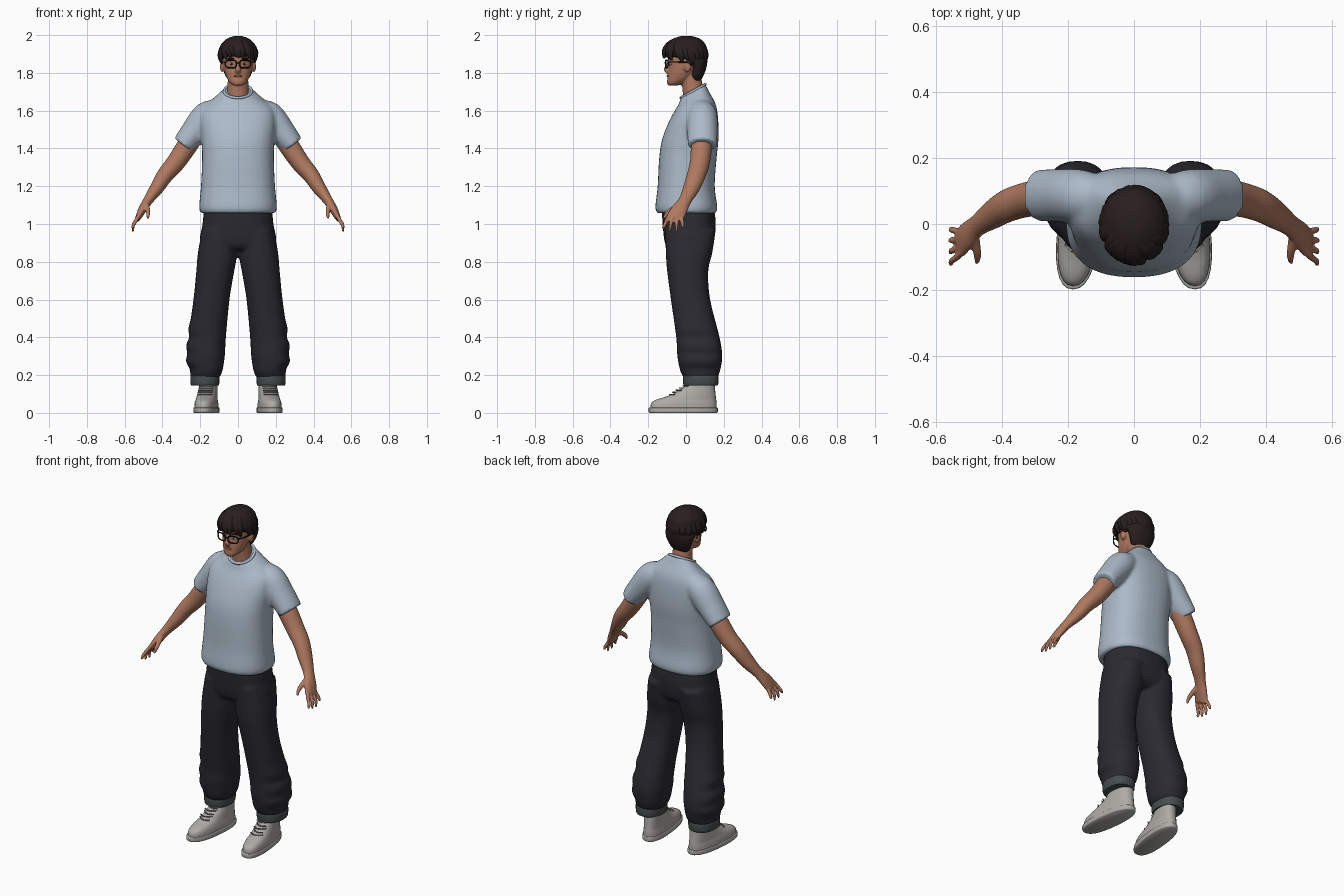
import bpy, bmesh, random
from math import sin, cos, tau, copysign, radians
from mathutils import Vector, Matrix

random.seed(4)
if "Cube" in bpy.data.objects:
    bpy.data.objects.remove(bpy.data.objects["Cube"])


def material(name, r, g, b):
    m = bpy.data.materials.new(name)
    m.use_nodes = True
    m.diffuse_color = (r, g, b, 1)
    bsdf = next(n for n in m.node_tree.nodes if n.type == "BSDF_PRINCIPLED")
    bsdf.inputs["Base Color"].default_value = (r, g, b, 1)
    bsdf.inputs["Roughness"].default_value = 0.8
    return m


SHIRT = material("pale blue cotton", .41, .49, .58)
DENIM = material("dark denim", .023, .023, .031)
CUFF = material("grey green cuff", .06, .075, .075)
SKIN = material("skin", .43, .19, .115)
HAIR = material("dark brown hair", .022, .013, .013)
SHOE = material("light grey canvas", .42, .41, .38)
LACE = material("mid grey lace", .24, .235, .22)
BLACK = material("black plastic", .008, .008, .009)
WHITE = material("eye white", .6, .57, .53)
LIP = material("lip", .33, .11, .08)
Y = Vector((0, 1, 0))


def smooth_rows(rows, steps=4):
    """Catmull-Rom interpolation of number rows."""
    out, last = [], len(rows) - 1
    for i in range(last):
        near = [rows[max(0, min(last, i + j))] for j in (-1, 0, 1, 2)]
        for s in range(steps):
            t = s / steps
            out.append([(2*b + (c-a)*t + (2*a-5*b+4*c-d)*t*t + (3*b-a-3*c+d)*t**3) / 2
                        for a, b, c, d in zip(*near)])
    return out + [list(rows[last])]


def skin_rings(bm, rings):
    loops = [[bm.verts.new(p) for p in ring] for ring in rings]
    for a, b in zip(loops, loops[1:]):
        for i in range(len(a)):
            bm.faces.new((a[i-1], a[i], b[i], b[i-1]))
    bm.faces.new(loops[0][::-1])
    bm.faces.new(loops[-1])


def stack(bm, rows, power=2.0, n=28, steps=4, ripple=0):
    """Loft of level ovals; row = z, x min, x max, y min, y max, tilt."""
    rings = []
    for z, x0, x1, y0, y1, *tilt in smooth_rows(rows, steps):
        if z < .45:
            x1 += ripple * sin(z * 75)
        ring = []
        for k in range(n):
            c, s = cos(tau * k / n), sin(tau * k / n)
            c = copysign(abs(c) ** (2 / power), c)
            s = copysign(abs(s) ** (2 / power), s)
            dy = s * (y1 - y0) / 2
            ring.append(((x0+x1)/2 + c*(x1-x0)/2, (y0+y1)/2 + dy, z + dy*sum(tilt)))
        rings.append(ring)
    skin_rings(bm, rings)


def tube(bm, rows, side=Y, n=16, steps=4):
    """Sweep along a path; row = x, y, z, radius across side, radius along side."""
    rows = smooth_rows(rows, steps)
    path = [Vector(r[:3]) for r in rows]
    rings = []
    for i, p in enumerate(path):
        t = (path[min(i+1, len(path)-1)] - path[max(i-1, 0)]).normalized()
        v = (side - t * side.dot(t)).normalized()
        u = v.cross(t)
        rings.append([p + u*rows[i][3]*cos(tau*k/n) + v*rows[i][4]*sin(tau*k/n)
                      for k in range(n)])
    skin_rings(bm, rings)


def ball(bm, centre, radii):
    m = Matrix.Translation(centre) @ Matrix.Diagonal((*radii, 1))
    bmesh.ops.create_uvsphere(bm, u_segments=16, v_segments=10, radius=1, matrix=m)


def mirror(bm):
    copy = bmesh.ops.duplicate(bm, geom=bm.verts[:] + bm.edges[:] + bm.faces[:])
    for v in copy["geom"]:
        if isinstance(v, bmesh.types.BMVert):
            v.co.x *= -1


def finish(name, bm, mat, voxel=0):
    bmesh.ops.recalc_face_normals(bm, faces=bm.faces[:])
    mesh = bpy.data.meshes.new(name)
    bm.to_mesh(mesh)
    bm.free()
    mesh.materials.append(mat)
    ob = bpy.data.objects.new(name, mesh)
    bpy.context.collection.objects.link(ob)
    bpy.ops.object.select_all(action="DESELECT")
    ob.select_set(True)
    bpy.context.view_layer.objects.active = ob
    bpy.ops.object.shade_smooth_by_angle(angle=radians(50))
    if voxel:  # blend overlapping volumes into one skin
        r = ob.modifiers.new("blend", "REMESH")
        r.mode, r.voxel_size, r.use_smooth_shade = "VOXEL", voxel, True
        s = ob.modifiers.new("soften", "SMOOTH")
        s.factor, s.iterations = .5, 4
    return ob


def wire(name, points, radius, mat, cyclic=False):
    cu = bpy.data.curves.new(name, "CURVE")
    cu.dimensions, cu.bevel_depth, cu.bevel_resolution = "3D", radius, 2
    cu.use_fill_caps = True
    sp = cu.splines.new("POLY")
    sp.points.add(len(points) - 1)
    for q, p in zip(sp.points, points):
        q.co = (*p, 1)
    sp.use_cyclic_u = cyclic
    cu.materials.append(mat)
    bpy.context.collection.objects.link(bpy.data.objects.new(name, cu))


# Shirt: sleeves blended into the torso, neckline tilted forward
bm = bmesh.new()
tube(bm, [(.09, .08, 1.61, .05, .06), (.16, .085, 1.573, .079, .08),
          (.23, .087, 1.49, .072, .08), (.29, .087, 1.416, .06, .078)], n=24)
mirror(bm)
torso = [(1.058, .197, -.152, .158, 0), (1.09, .206, -.162, .166, 0), (1.2, .196, -.15, .152, 0),
         (1.35, .19, -.142, .162, 0), (1.45, .194, -.126, .172, 0), (1.55, .2, -.09, .17, .05),
         (1.615, .185, -.06, .158, .15), (1.665, .125, -.038, .126, .35), (1.705, .074, -.027, .102, .55)]
stack(bm, [(z, -w, w, a, b, t) for z, w, a, b, t in torso], power=2.4, n=40)
finish("shirt", bm, SHIRT, .01)
wire("collar", [(.073*cos(a), .0375 + .0635*sin(a), 1.703 + .035*sin(a))
                for a in (tau*k/32 for k in range(32))], .008, SHIRT, True)

# Trousers: two baggy legs and a seat
bm = bmesh.new()
stack(bm, [(.185, .1, .24, -.01, .165), (.22, .083, .257, -.03, .18), (.3, .07, .274, -.046, .192),
           (.4, .064, .264, -.052, .178), (.6, .045, .236, -.08, .128), (.75, .02, .221, -.1, .118),
           (.85, .003, .212, -.107, .14), (.97, .003, .19, -.11, .158)], power=2.3, ripple=.006)
mirror(bm)
seat = [(.862, .12, -.085, .11), (.9, .2, -.112, .145), (1, .188, -.124, .158), (1.085, .18, -.128, .148)]
stack(bm, [(z, -w, w, a, b) for z, w, a, b in seat], power=2.4)
finish("trousers", bm, DENIM, .009)

bm = bmesh.new()
stack(bm, [(.146, .108, .24, -.006, .16), (.15, .1, .25, -.014, .17), (.195, .098, .252, -.016, .172),
           (.205, .11, .24, 0, .16)], power=2.3)
mirror(bm)
finish("trouser_cuffs", bm, CUFF)

# Shoes: uppers and soles, toes turned slightly out
for name, rows in (
        ("shoe_uppers", [(.02, .105, .227, -.188, .162), (.05, .107, .225, -.185, .162),
                         (.07, .111, .221, -.158, .16), (.094, .114, .218, -.085, .157),
                         (.138, .117, .213, -.012, .153), (.18, .12, .21, .005, .15)]),
        ("shoe_soles", [(0, .104, .227, -.192, .164), (.006, .1, .231, -.198, .169),
                        (.024, .1, .231, -.198, .169), (.028, .103, .228, -.194, .166)])):
    bm = bmesh.new()
    stack(bm, rows, power=2.4)
    for v in bm.verts:
        v.co.x -= .1 * v.co.y
    mirror(bm)
    finish(name, bm, SHOE)
for side in (1, -1):
    for i in range(5):
        y, z, flip = -.088 + .018*i, .094 + .0115*i, .007 * (-1)**i
        wire("shoe_lace", [(side * (.165 - .1*y + d), y + 15*d*d + flip*d/.035, z + .003)
                           for d in (-.036, -.018, 0, .018, .036)], .0035, LACE)

# Arms, palms, fingers and thumbs
bm = bmesh.new()
tube(bm, [(.2, .085, 1.51, .048, .05), (.265, .083, 1.42, .054, .056), (.33, .073, 1.325, .05, .053),
          (.385, .055, 1.26, .044, .05), (.43, .028, 1.19, .037, .044), (.476, -.005, 1.125, .026, .034),
          (.507, -.035, 1.075, .022, .043), (.53, -.06, 1.03, .015, .046)], n=20)
for i, tip in enumerate((.975, .96, .958, .98)):
    y0, y1 = -.1 + .026*i, -.125 + .037*i
    tube(bm, [(.517, (y0 - .06)/2, 1.06, .011, .01), (.536, y0, 1.025, .011, .01),
              (.554, (y0 + y1)/2, .995, .01, .0095), (.556, y1, tip, .006, .006)], n=10)
tube(bm, [(.487, -.025, 1.105, .016, .02), (.479, -.07, 1.08, .014, .014),
          (.475, -.1, 1.055, .011, .012), (.478, -.118, 1.03, .007, .007)], n=10)
mirror(bm)
finish("arms_and_hands", bm, SKIN, .005)

# Head with ears, nose and neck
bm = bmesh.new()
ball(bm, (.084, .008, 1.833), (.012, .02, .03))
mirror(bm)
skull = [(1.733, .022, -.094, -.045), (1.745, .042, -.101, -.01), (1.77, .058, -.099, .03),
         (1.8, .069, -.096, .06), (1.84, .078, -.092, .085), (1.88, .08, -.095, .09),
         (1.93, .075, -.09, .085), (1.97, .045, -.05, .06)]
stack(bm, [(z, -w, w, a, b) for z, w, a, b in skull], power=2.1)
tube(bm, [(0, -.084, 1.865, .009, .01), (0, -.1, 1.835, .011, .011),
          (0, -.107, 1.817, .016, .011), (0, -.093, 1.803, .014, .01)], n=12)
tube(bm, [(0, .045, 1.62, .064, .06), (0, .038, 1.7, .058, .056), (0, .025, 1.79, .053, .052)])
finish("head", bm, SKIN, .006)

# Small face parts
for name, centre, radii, mat in (
        ("eyes", (.034, -.081, 1.847), (.014, .008, .007), WHITE),
        ("irises", (.034, -.087, 1.847), (.006, .004, .006), BLACK),
        ("eyebrows", (.036, -.086, 1.876), (.021, .008, .005), HAIR),
        ("lips", (0, -.096, 1.783), (.023, .007, .006), LIP)):
    bm = bmesh.new()
    ball(bm, centre, radii)
    if centre[0]:
        mirror(bm)
    finish(name, bm, mat)

# Glasses: rounded rims, bridge and temples
for side in (1, -1):
    rim = []
    for k in range(28):
        c, s = cos(tau*k/28), sin(tau*k/28)
        x = .038 + .029 * copysign(abs(c)**.7, c)
        rim.append((side*x, -.108 + 3*x*x, 1.847 + .021 * copysign(abs(s)**.7, s)))
    wire("glasses_rim", rim, .0038, BLACK, True)
    wire("glasses_temple", [(side*.067, -.095, 1.857), (side*.084, -.075, 1.858),
                            (side*.09, .01, 1.856), (side*.088, .03, 1.84)], .0036, BLACK)
wire("glasses_bridge", [(-.01, -.107, 1.851), (0, -.111, 1.854), (.01, -.107, 1.851)], .0036, BLACK)

# Hair: a close cap covered with overlapping tapered locks
bm = bmesh.new()
cap = [(1.757, .045, .03, .075), (1.78, .064, .02, .09), (1.82, .08, .02, .106), (1.86, .09, -.005, .113),
       (1.888, .095, -.098, .113), (1.92, .097, -.108, .112), (1.95, .09, -.102, .104),
       (1.98, .06, -.07, .075), (1.994, .025, -.03, .035)]
stack(bm, [(z, -w, w, a, b) for z, w, a, b in cap])


def scalp(a, e):
    return Vector((.096*sin(a)*cos(e), -.006 - .113*cos(a)*cos(e), 1.89 + .097*sin(e)))


for i in range(30):
    a = tau * i / 30 + random.uniform(-.1, .1)
    end = -.03 - .3*sin(a)**2 - .45*max(0, -cos(a)) + random.uniform(-.1, .08)
    twist = random.uniform(.1, .6)
    rows = []
    for t, wide, thick in ((0, .012, .008), (.35, .022, .012), (.7, .02, .013), (1, .005, .005)):
        rows.append((*scalp(a + twist*(t - .5), 1.25 + (end - 1.25)*t), wide, thick))
    tube(bm, rows, side=scalp(a, .5) - Vector((0, 0, 1.89)), n=8)
finish("hair", bm, HAIR)
